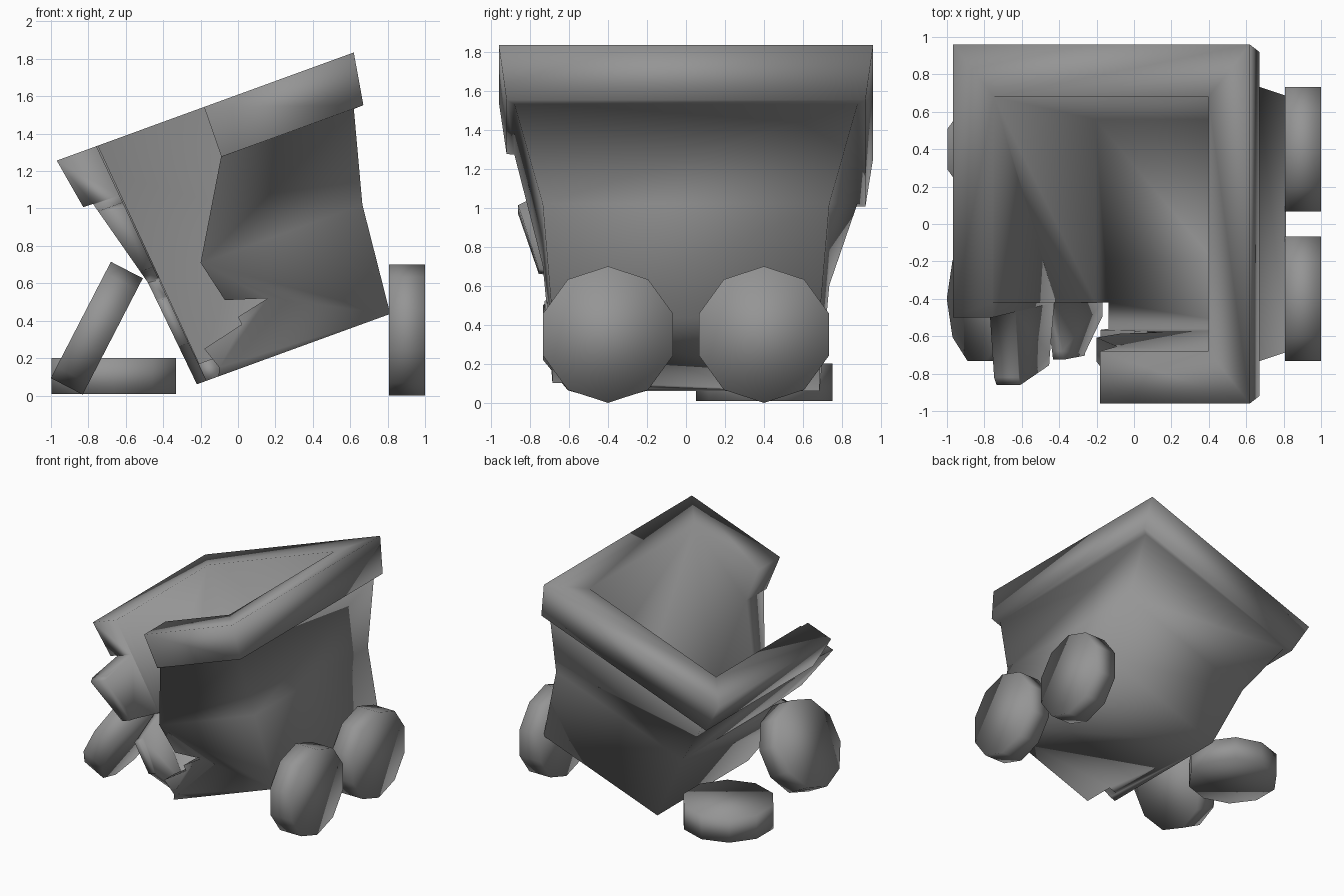
import bpy, bmesh, math
from mathutils import Matrix, Vector

if "Cube" in bpy.data.objects:
    bpy.data.objects.remove(bpy.data.objects["Cube"], do_unlink=True)

stone = bpy.data.materials.new("worn grey")
stone.use_nodes = True
GREY = (0.3, 0.3, 0.3, 1)
stone.diffuse_color = GREY
stone.node_tree.nodes["Principled BSDF"].inputs["Base Color"].default_value = GREY

# Bin frame: origin at the centre of the rim top, tilted about y
TILT = Matrix.Translation((-0.175, 0, 1.545)) @ Matrix.Rotation(math.radians(-20), 4, 'Y')


def finish(name, bm):
    bmesh.ops.recalc_face_normals(bm, faces=bm.faces)
    if bm.calc_volume(signed=True) < 0:
        bmesh.ops.reverse_faces(bm, faces=bm.faces)
    for f in bm.faces:
        f.smooth = True
    mesh = bpy.data.meshes.new(name)
    bm.to_mesh(mesh)
    bm.free()
    mesh.materials.append(stone)
    obj = bpy.data.objects.new(name, mesh)
    bpy.context.collection.objects.link(obj)
    return obj


def prism(name, near, far):
    """Closed solid between two matching outlines."""
    bm = bmesh.new()
    a = [bm.verts.new(p) for p in near]
    b = [bm.verts.new(p) for p in far]
    bm.faces.new(a)
    bm.faces.new(b)
    for i in range(len(a)):
        j = (i + 1) % len(a)
        bm.faces.new((a[i], a[j], b[j], b[i]))
    return finish(name, bm)


def cut(target, cutter):
    """Subtract the cutter, then discard it."""
    mod = target.modifiers.new("break", 'BOOLEAN')
    mod.operation = 'DIFFERENCE'
    mod.solver = 'EXACT'
    mod.object = cutter
    bpy.context.view_layer.update()
    evaluated = target.evaluated_get(bpy.context.evaluated_depsgraph_get())
    mesh = bpy.data.meshes.new_from_object(evaluated)
    target.modifiers.remove(mod)
    target.data = mesh
    bpy.data.objects.remove(cutter, do_unlink=True)


# Square tapered bin: rings from outer bottom, over the rim, to inner floor
RINGS = [(0.55, 0.685, -1.38), (0.61, 0.735, -0.78), (0.742, 0.88, -0.284),
         (0.797, 0.92, -0.282), (0.845, 0.96, 0), (0.61, 0.68, 0),
         (0.5, 0.56, -1.28)]
bm = bmesh.new()
rings = [[bm.verts.new(TILT @ Vector((sx * u, sy * y, w)))
          for sx, sy in ((-1, -1), (1, -1), (1, 1), (-1, 1))] for u, y, w in RINGS]
for low, high in zip(rings, rings[1:]):
    for i in range(4):
        j = (i + 1) % 4
        bm.faces.new((low[i], low[j], high[j], high[i]))
bm.faces.new(rings[0])
bm.faces.new(rings[-1])
bin_body = finish("broken_bin", bm)

# Jagged break through the front wall, outlined in x and z
front = [(-0.25, 1.74), (-0.09, 1.28), (-0.2, 0.71), (-0.07, 0.51), (0.16, 0.52),
         (0, 0.42), (0.02, 0.38), (-0.18, 0.25), (-0.1, 0.15), (-0.11, 0.04),
         (-0.15, 0.04), (-0.84, 1.51)]
cut(bin_body, prism("front_break", [(x, -1.2, z) for x, z in front],
                    [(x, -0.42, z) for x, z in front]))

# Jagged break through the front end of the side wall, outlined in y and height
side = [(-1.2, 0.2), (-0.52, 0.2), (-0.47, -0.29), (-0.82, -0.33), (-0.95, -0.4),
        (-0.95, -0.68), (-0.7, -0.72), (-0.4, -0.78), (-0.68, -0.88),
        (-0.95, -0.95), (-0.95, -1.1), (-0.69, -1.16), (-0.43, -1.45), (-1.2, -1.45)]
cut(bin_body, prism("side_break", [TILT @ Vector((-1.2, y, w)) for y, w in side],
                    [TILT @ Vector((-0.46, y, w)) for y, w in side]))
for p in bin_body.data.polygons:
    p.use_smooth = True


# Ten-sided wheels: axis direction, and one corner pointing along "up"
def wheel(name, centre, axis, up):
    axis, up = Vector(axis).normalized(), Vector(up).normalized()
    across = axis.cross(up)
    rim = [Vector(centre) + 0.35 * (up * math.cos(a) + across * math.sin(a))
           for a in (math.tau * i / 10 for i in range(10))]
    return prism(name, [p - axis * 0.096 for p in rim], [p + axis * 0.096 for p in rim])


for label, y in (("front", -0.4), ("back", 0.4)):
    wheel(label + "_wheel", (0.903, y, 0.35), (1, 0, 0), (0, 0, 1))
wheel("fallen_wheel", (-0.665, 0.4, 0.105), (0, 0, 1), (0, 1, 0))
wheel("leaning_wheel", (-0.755, -0.4, 0.36), (0.89, 0, -0.46), (0.46, 0, 0.89))
